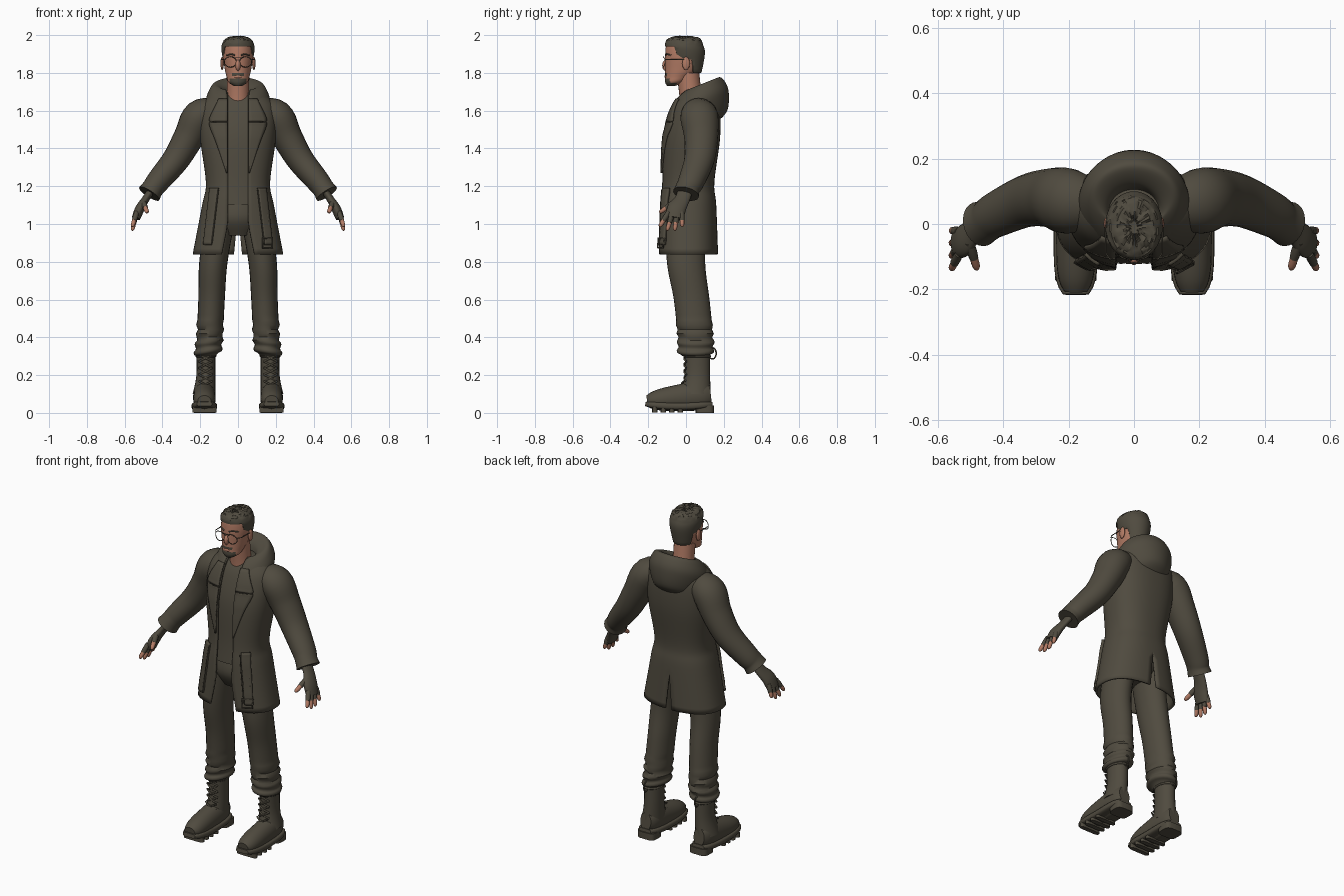
import bpy, bmesh, math, random
from mathutils import Vector

random.seed(4)
cube = bpy.data.objects.get("Cube")
if cube:
    bpy.data.objects.remove(cube)
made = []


def material(name, rgb):
    m = bpy.data.materials.new(name)
    m.use_nodes = True
    m.diffuse_color = (*rgb, 1)
    m.node_tree.nodes["Principled BSDF"].inputs["Base Color"].default_value = (*rgb, 1)
    return m


OLIVE = material("dark olive", (.08, .07, .05))
SKIN = material("skin", (.45, .2, .13))
ACROSS, DEEP = Vector((1, 0, 0)), Vector((0, 1, 0))


def smooth(rows, steps):
    """Catmull-Rom rows between the given stations."""
    out = []
    last = len(rows) - 1
    for i in range(last):
        before, start, end, after = rows[max(i - 1, 0)], rows[i], rows[i + 1], rows[min(i + 2, last)]
        for j in range(steps):
            t = j / steps
            out.append([q + t / 2 * (r - p + t * (2 * p - 5 * q + 4 * r - s + t * (3 * (q - r) + s - p)))
                        for p, q, r, s in zip(before, start, end, after)])
    return out + [list(rows[last])]


def power(value, exponent):
    return math.copysign(abs(value) ** exponent, value)


def circle(count):
    return [math.tau * j / count for j in range(count)]


def finish(name, data, mat, mirror):
    data.materials.append(mat)
    ob = bpy.data.objects.new(name, data)
    bpy.context.collection.objects.link(ob)
    if mirror:
        ob.modifiers.new("mirror", 'MIRROR')
    made.append(ob)
    return ob


def skin_rows(name, points, mat, mirror=True, closed=False, thick=0, offset=-1):
    """Skin rows of points; closed rows get end caps."""
    bm = bmesh.new()
    rings = [[bm.verts.new(p) for p in row] for row in points]
    count = len(rings[0])
    for low, high in zip(rings, rings[1:]):
        for j in range(count if closed else count - 1):
            k = (j + 1) % count
            bm.faces.new((low[j], low[k], high[k], high[j]))
    if closed:
        bm.faces.new(rings[0])
        bm.faces.new(rings[-1])
        bmesh.ops.recalc_face_normals(bm, faces=bm.faces)
    mesh = bpy.data.meshes.new(name)
    bm.to_mesh(mesh)
    bm.free()
    ob = finish(name, mesh, mat, mirror)
    if thick:
        solid = ob.modifiers.new("thickness", 'SOLIDIFY')
        solid.thickness, solid.offset = thick, offset
    return ob


def loft(name, rows, mat, hint=None, ratio=1, sides=24, steps=5, square=1, mirror=True):
    """Rows are x, y, z, half width and optional half depth; rings lie flat without a hint."""
    rows = smooth(rows, steps)
    centres = [Vector(row[:3]) for row in rows]
    points = []
    for i, (centre, row) in enumerate(zip(centres, rows)):
        u, v = ACROSS, DEEP
        if hint:
            along = (centres[min(i + 1, len(rows) - 1)] - centres[max(i - 1, 0)]).normalized()
            u = (hint - along * hint.dot(along)).normalized()
            v = along.cross(u)
        width = row[3]
        depth = row[4] if len(row) > 4 else width * ratio
        points.append([centre + u * width * power(math.cos(a), square) + v * depth * power(math.sin(a), square)
                       for a in circle(sides)])
    return skin_rows(name, points, mat, mirror, True)


def ball(name, centre, size, mirror=True):
    x, y, z = centre
    rows = []
    for i in range(1, 12):
        a = math.pi * i / 12
        rows.append((x, y, z - size[2] * math.cos(a), size[0] * math.sin(a), size[1] * math.sin(a)))
    loft(name, rows, SKIN, sides=16, steps=1, mirror=mirror)


def shell(name, rows, gap, vent, tilt, square, thick, columns=28):
    """Half shell, open in front by gap and behind by vent; rows are z, y, half width, half depth."""
    points = []
    for z, y, width, depth in smooth(rows, 6):
        start = math.asin((gap(z) / width) ** (1 / square))
        end = math.pi - math.asin((vent(z) / width) ** (1 / square))
        row = []
        for j in range(columns + 1):
            a = start + (end - start) * j / columns
            dy = -depth * power(math.cos(a), square)
            row.append((width * abs(math.sin(a)) ** square, y + dy, z + tilt * dy))
        points.append(row)
    skin_rows(name, points, OLIVE, thick=thick)


def wire(name, points, radius, cyclic=False, mirror=True):
    curve = bpy.data.curves.new(name, 'CURVE')
    curve.dimensions, curve.bevel_depth, curve.bevel_resolution = '3D', radius, 2
    spline = curve.splines.new('POLY')
    spline.points.add(len(points) - 1)
    for target, p in zip(spline.points, points):
        target.co = (*p, 1)
    spline.use_cyclic_u = cyclic
    finish(name, curve, OLIVE, mirror)


# Coat body with open front and back vent
BOXY = .85
COAT = [(.84, .01, .24, .16), (1.1, .01, .19, .15), (1.22, .01, .17, .14), (1.45, .03, .2, .15),
        (1.6, .05, .2, .13), (1.67, .06, .16, .1), (1.7, .06, .1, .07)]
shell("coat_body", COAT, lambda z: .055 + max(0, 1 - z) * .2, lambda z: max(0, 1.06 - z) * .1, 0, BOXY, .012)
DENSE = smooth(COAT, 10)


def on_coat(x, z, lift):
    """Point just off the coat front."""
    _, y, width, depth = min(DENSE, key=lambda row: abs(row[0] - z))
    return x, y - depth * max(0, 1 - (x / width) ** (2 / BOXY)) ** (BOXY / 2) - lift, z


def plate(name, rows, thick, steps, columns=5):
    """Panel laid on the coat front; rows are z, inner x, outer x."""
    points = [[on_coat(a + (b - a) * c / columns, z, .002) for c in range(columns + 1)]
              for z, a, b in smooth(rows, steps)]
    skin_rows(name, points, OLIVE, thick=thick, offset=1)


def strap_x(z):
    return .12 + (1.2 - z) * .12


# Lapels, hanging belt straps and one buckle
plate("lapels", [(z, .055, x) for z, x in
                 ((1.27, .06), (1.42, .11), (1.53, .15), (1.54, .12), (1.55, .15), (1.66, .1))], .009, 5)
plate("belt_straps", [(z, strap_x(z) - .02, strap_x(z) + .02) for z in (.89, 1.19)], .015, 14)
for side in (-1, 1):
    wire("strap_edges", [on_coat(strap_x(z) + side * .018, z, .016) for z in (.9, 1, 1.1, 1.18)], .003)
wire("belt_buckle", [on_coat(strap_x(.9) + dx, .9 + dz, .02) for dx, dz in
                     ((-.025, -.025), (-.025, .025), (.025, .025), (.025, -.025))], .005, True, False)

# Hood lying on the back
shell("hood", [(1.5, .06, .1, .11), (1.54, .06, .14, .16), (1.64, .06, .17, .165), (1.71, .07, .15, .13),
               (1.74, .08, .12, .09), (1.71, .05, .08, .07), (1.65, .04, .07, .06)],
      lambda z: .06, lambda z: 0, .4, 1, .008)

# Sleeves with thick cuffs
loft("sleeves", [(.11, .06, 1.6, .07), (.2, .07, 1.57, .1), (.26, .08, 1.46, .09), (.33, .07, 1.34, .08),
                 (.42, .03, 1.23, .07), (.45, .01, 1.19, .065), (.47, 0, 1.16, .07)], OLIVE, DEEP, .9)

# Fingerless gloves, bare fingertips
loft("gloves", [(.45, 0, 1.19, .04), (.49, -.02, 1.13, .04), (.52, -.05, 1.08, .05), (.54, -.06, 1.03, .045)],
     OLIVE, DEEP, .5)


def finger(name, base, tip, radius):
    base, tip = Vector(base), Vector(tip)
    for part, mat, stations in (("sleeve", OLIVE, ((-.2, 1), (.2, 1.1), (.5, 1))),
                                ("tip", SKIN, ((.4, .9), (.7, .9), (.9, .75), (1, .3)))):
        loft(name + "_" + part, [(*base.lerp(tip, t), radius * s) for t, s in stations], mat, DEEP,
             sides=10, steps=2)


for i in range(4):
    reach = .965 + .02 * (i in (0, 3))
    finger("finger", (.54, -.1 + .026 * i, 1.05), (.56, -.14 + .04 * i, reach), .013)
finger("thumb", (.5, -.07, 1.11), (.48, -.14, 1.06), .014)

# Shirt, hips and trousers with gathered ankles
loft("shirt", [(0, y, z, width - .02, depth - .02) for z, y, width, depth in COAT[1:]], OLIVE,
     sides=40, square=BOXY, mirror=False)
loft("trouser_hips", [(0, 0, z, width) for z, width in ((1.14, .13), (1.03, .15), (.94, .09))],
     OLIVE, ratio=.8, mirror=False)
legs = loft("trouser_legs", [(.09, 0, 1.05, .08), (.13, 0, .8, .075), (.14, .03, .6, .07), (.15, .05, .4, .07),
                             (.16, .05, .33, .07), (.17, .05, .3, .055)], OLIVE, ratio=1.35, steps=8)
for v in legs.data.vertices:
    if v.co.z < .47:
        v.co += v.normal * .006 * math.sin(v.co.z * 130 + v.co.x * 20)

# Boots: shaft, rounded foot, sole, heel and tread
loft("boot_shafts", [(.17, .06, .33, .05), (.17, .06, .2, .05), (.18, .05, .1, .06)], OLIVE, ratio=1.35)


def along_foot(name, heel, toe, width, shape, square):
    """Rounded length of boot; shape gives centre height and half height."""
    rows = []
    for i in range(1, 20):
        t = i / 20
        taper = (1 - abs(2 * t - 1) ** 4) ** .5
        z, height = shape(t)
        rows.append((.178, heel + (toe - heel) * t, z, width * taper, height * taper))
    loft(name, rows, OLIVE, ACROSS, steps=1, square=square)


along_foot("boot_feet", .15, -.225, .06, lambda t: (.1 - .04 * t, .09 - .04 * t), 1)
along_foot("boot_soles", .16, -.235, .068, lambda t: (.035 + .06 * (t - .5) ** 2, .02), .5)
loft("boot_heels", [(.175, .1, z, .057) for z in (0, .04)], OLIVE, ratio=.85, square=.5)
for i in range(4):
    loft("sole_tread", [(.178, -.03 - .045 * i, z, .064) for z in (.003, .03)], OLIVE, ratio=.22, square=.5)

# Laces, collars and pull loops
for i in range(5):
    z, y = .15 + .035 * i, -.015 if i else -.03
    for side in (-1, 1):
        wire("boot_lace", [(.172 + side * dx, y + abs(dx) / 2, z - dx / 2) for dx in (-.035, -.015, .015, .035)], .005)
wire("boot_collar", [(.17 + .05 * math.cos(a), .06 + .067 * math.sin(a), .3) for a in circle(24)], .006, True)
wire("boot_pull_loops", [(.17, .14 + .02 * math.sin(a), .315 + .03 * math.cos(a)) for a in circle(14)], .004, True)

# Neck and head with a short beard
loft("neck", [(0, .04, 1.6, .07), (0, .025, 1.68, .06), (0, .01, 1.8, .06)], SKIN, mirror=False)
head = loft("head", [(0, *row) for row in (
    (-.08, 1.73, .02, .02), (-.06, 1.75, .05, .05), (-.04, 1.78, .06, .07), (-.02, 1.82, .07, .09),
    (-.01, 1.9, .08, .1), (-.01, 1.96, .07, .09), (-.01, 1.98, .04, .05))],
    SKIN, sides=48, steps=7, mirror=False)
head.data.materials.append(OLIVE)
for face in head.data.polygons:
    x, y, z = face.center
    moustache = 1.787 < z < 1.797 and abs(x) < .03
    face.material_index = int(y < -.05 and (moustache or (abs(x) < .045 and z < 1.77)))
ball("ears", (.084, 0, 1.85), (.009, .02, .035))
ball("nose", (0, -.106, 1.84), (.014, .02, .03), False)
ball("lips", (0, -.108, 1.78), (.02, .006, .008), False)

# Short hair, lifted to the hairline and ruffled on top
hair = loft("hair", [(0, *row) for row in (
    (.01, 1.79, .06, .07), (0, 1.9, .085, .1), (-.01, 1.95, .085, .1), (-.01, 1.98, .06, .08),
    (-.01, 1.99, .01, .02))], OLIVE, sides=48, steps=6, mirror=False)
for v in hair.data.vertices:
    hairline = 1.94 if v.co.y < -.055 else 1.87 if v.co.y < .03 else 1.8
    v.co.z = max(v.co.z, hairline)
    if v.co.z > 1.95:
        v.co.z += random.uniform(-.003, .008)

# Brows and wire sunglasses
wire("brows", [(.015, -.108, 1.893), (.035, -.102, 1.9), (.06, -.08, 1.893)], .004)
wire("glasses_rims", [(.04 + .032 * math.cos(a), -.12 + .01 * math.cos(a) ** 2, 1.858 + .028 * math.sin(a))
                      for a in circle(20)], .0022, True)
wire("glasses_bridge", [(x, -.12, 1.88) for x in (-.025, .025)], .002, mirror=False)
wire("glasses_temples", [(.072, -.11, 1.87), (.086, -.09, 1.87), (.088, 0, 1.87)], .0025)

# Smooth shading that keeps hard edges
bpy.ops.object.select_all(action='DESELECT')
for ob in made:
    if ob.type == 'MESH':
        ob.select_set(True)
        bpy.context.view_layer.objects.active = ob
bpy.ops.object.shade_smooth_by_angle(angle=math.radians(45))
